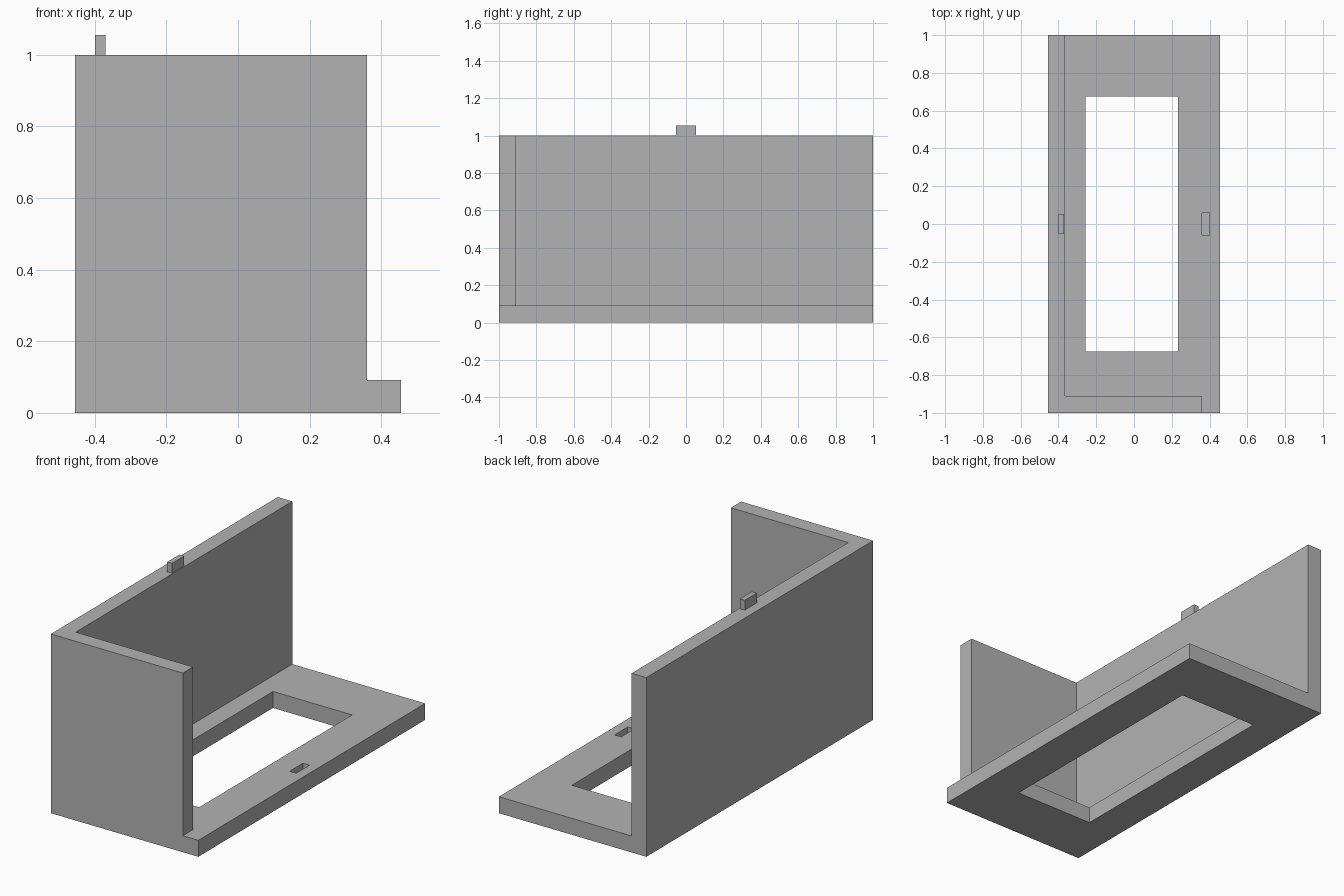
import bpy
import bmesh

cube = bpy.data.objects.get("Cube")
if cube:
    bpy.data.objects.remove(cube, do_unlink=True)

grey = bpy.data.materials.new("plain_grey")
grey.use_nodes = True
grey.diffuse_color = (0.45, 0.45, 0.45, 1)
grey.node_tree.nodes["Principled BSDF"].inputs["Base Color"].default_value = grey.diffuse_color


def prism(name, outline, z0, z1):
    """Extrude a plan outline from z0 up to z1."""
    bm = bmesh.new()
    face = bm.faces.new([bm.verts.new((x, y, z0)) for x, y in outline])
    up = bmesh.ops.extrude_face_region(bm, geom=[face])["geom"]
    verts = [v for v in up if isinstance(v, bmesh.types.BMVert)]
    bmesh.ops.translate(bm, vec=(0, 0, z1 - z0), verts=verts)
    bmesh.ops.recalc_face_normals(bm, faces=bm.faces)
    mesh = bpy.data.meshes.new(name)
    bm.to_mesh(mesh)
    bm.free()
    mesh.materials.append(grey)
    obj = bpy.data.objects.new(name, mesh)
    bpy.context.collection.objects.link(obj)
    return obj


def rect(x0, x1, y0, y1):
    return [(x0, y0), (x1, y0), (x1, y1), (x0, y1)]


# Solid block that becomes the floor, side wall and front wall
shell = prism("floor_and_walls", rect(-0.455, 0.455, -1, 1), 0, 1)

# Open room behind the walls, floor opening and blind tab slot
room = [(-0.365, 1.2), (-0.365, -0.91), (0.36, -0.91),
        (0.36, -1.2), (0.6, -1.2), (0.6, 1.2)]
cutters = [
    prism("room_cutter", room, 0.092, 1.2),
    prism("floor_opening_cutter", rect(-0.257, 0.232, -0.674, 0.676), -0.2, 0.2),
    prism("slot_cutter", rect(0.359, 0.4, -0.057, 0.059), 0.035, 0.2),
]
for cutter in cutters:
    cutter.hide_render = True
    mod = shell.modifiers.new(cutter.name, "BOOLEAN")
    mod.operation = "DIFFERENCE"
    mod.solver = "EXACT"
    mod.object = cutter

# Bake the cuts and drop the cutters
depsgraph = bpy.context.evaluated_depsgraph_get()
baked = bpy.data.meshes.new_from_object(shell.evaluated_get(depsgraph))
shell.modifiers.clear()
shell.data = baked
for cutter in cutters:
    bpy.data.objects.remove(cutter, do_unlink=True)

# Locating tab on top of the side wall
prism("locating_tab", rect(-0.4, -0.37, -0.053, 0.053), 1, 1.055)
